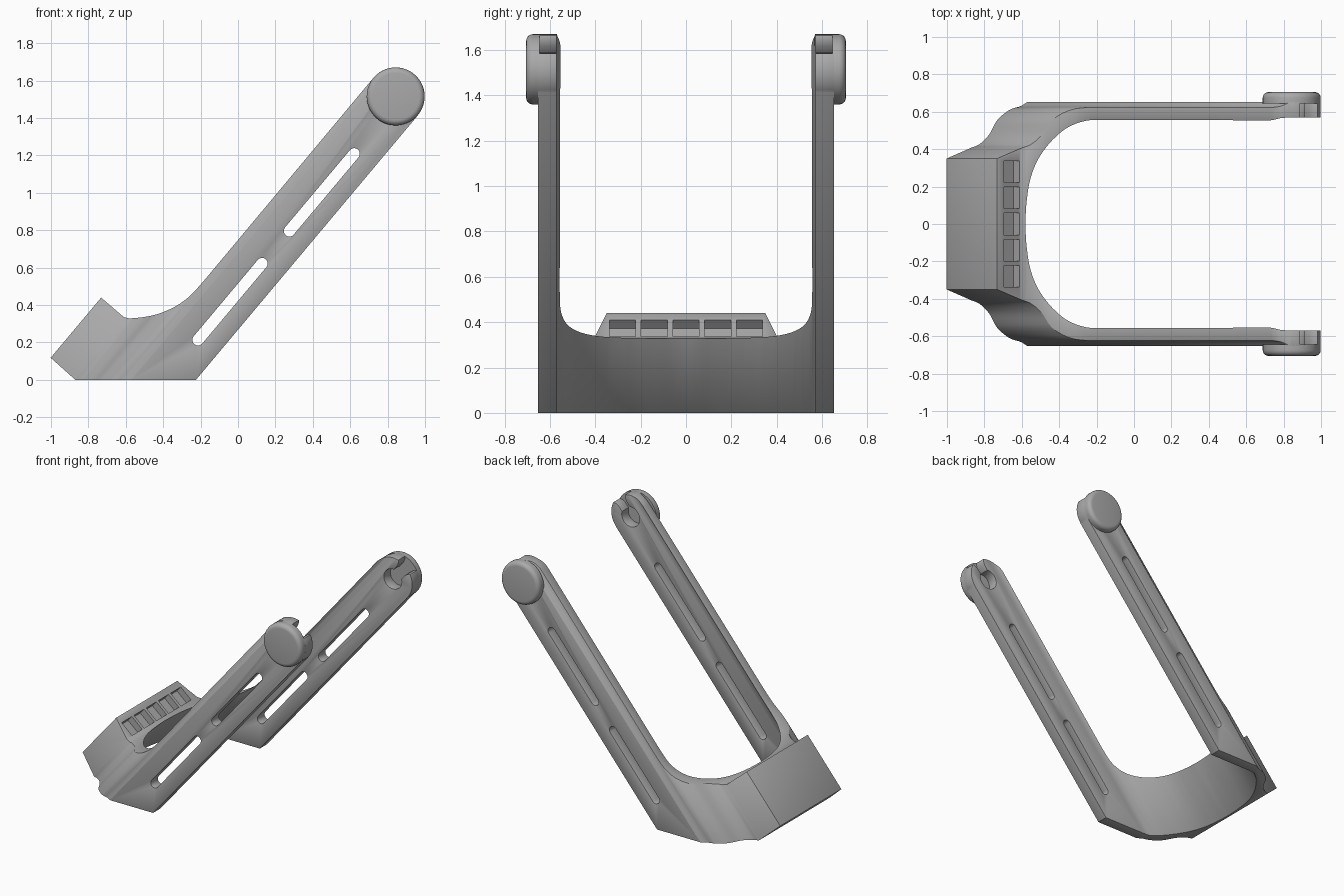
import bpy, bmesh, math
from mathutils import Vector

if "Cube" in bpy.data.objects:
    bpy.data.objects.remove(bpy.data.objects["Cube"])

A = math.radians(50)                      # tilt of the arms
C, S = math.cos(A), math.sin(A)
HX, HZ, HR = 0.843, 1.515, 0.155          # pivot centre and radius

grey = bpy.data.materials.new("plain_grey")
grey.diffuse_color = (0.4, 0.4, 0.4, 1)
grey.use_nodes = True
grey.node_tree.nodes["Principled BSDF"].inputs["Base Color"].default_value = grey.diffuse_color


def tilt(u, v, y):
    """u runs up the arm, v is square to it, y is sideways."""
    return Vector((u * C - v * S, y, u * S + v * C))


def prism(name, pts, lo, hi, place):
    """Closed outline pts (a, b) swept from lo to hi; place maps (a, b, t) to space."""
    bm = bmesh.new()
    a = [bm.verts.new(place(p[0], p[1], lo)) for p in pts]
    b = [bm.verts.new(place(p[0], p[1], hi)) for p in pts]
    bm.faces.new(a)
    bm.faces.new(b)
    for i in range(len(pts)):
        j = (i + 1) % len(pts)
        bm.faces.new((a[i], a[j], b[j], b[i]))
    bmesh.ops.recalc_face_normals(bm, faces=bm.faces)
    me = bpy.data.meshes.new(name)
    bm.to_mesh(me)
    bm.free()
    ob = bpy.data.objects.new(name, me)
    bpy.context.collection.objects.link(ob)
    me.materials.append(grey)
    return ob


def spline(p, n=5):
    """Smooth curve through the points."""
    q = [Vector(x) for x in p]
    q = [2 * q[0] - q[1]] + q + [2 * q[-1] - q[-2]]
    out = []
    for i in range(1, len(q) - 2):
        a, b, c, d = q[i - 1:i + 3]
        for k in range(n):
            t = k / n
            out.append(tuple(0.5 * (2 * b + (c - a) * t + (2 * a - 5 * b + 4 * c - d) * t * t
                                    + (3 * b - a - 3 * c + d) * t ** 3)))
    return out + [tuple(q[-2])]


def arc(cx, cy, r, a0, a1, n):
    return [(cx + r * math.cos(math.radians(a0 + (a1 - a0) * i / n)),
             cy + r * math.sin(math.radians(a0 + (a1 - a0) * i / n))) for i in range(n + 1)]


def apply_mod(ob, kind, **kw):
    m = ob.modifiers.new("m", kind)
    for k, v in kw.items():
        setattr(m, k, v)
    bpy.context.view_layer.objects.active = ob
    bpy.ops.object.modifier_apply(modifier="m")


def boolean(ob, cutter, op='DIFFERENCE'):
    apply_mod(ob, 'BOOLEAN', object=cutter, operation=op, solver='EXACT')
    bpy.data.objects.remove(cutter)


def smooth(ob):
    bpy.ops.object.select_all(action='DESELECT')
    ob.select_set(True)
    bpy.context.view_layer.objects.active = ob
    bpy.ops.object.shade_smooth_by_angle(angle=math.radians(32))


# U-shaped section in (v, y), swept along the arm direction
outer = [(0.843, 0.35)] + spline([(0.675, 0.405), (0.635, 0.425), (0.595, 0.475), (0.56, 0.555),
                                  (0.51, 0.61), (0.465, 0.63), (0.437, 0.652)]) + [(0.172, 0.652)]
inner = [(0.172, 0.57), (0.43, 0.57)] + spline([(0.465, 0.567), (0.487, 0.55), (0.535, 0.49),
                                                (0.598, 0.37), (0.635, 0.25), (0.651, 0.12), (0.656, 0)])
half = outer + inner
section = half + [(v, -y) for v, y in reversed(half[:-1])]
frame = prism("frame", section, -0.9, 2.2, lambda v, y, u: tilt(u, v, y))

# Side outline in (x, z): flat foot, block top, sweep into the arm, round tip
side = [(-0.105, 0), (-0.87, 0), (-1.077, 0.185), (-0.807, 0.504), (-0.61, 0.335)]
side += spline([(-0.58, 0.328), (-0.5, 0.336), (-0.42, 0.355), (-0.33, 0.395),
                (-0.25, 0.455), (-0.17, 0.544)])
side += arc(HX, HZ, HR, 140, -40, 40) + [(HX + 0.25 * S, HZ - 0.25 * C)]
boolean(frame, prism("side_cut", side, -1, 1, lambda x, z, y: Vector((x, y, z))), 'INTERSECT')

# Long rounded slots through both arms
for u0, u1 in ((0.026, 0.559), (0.786, 1.325)):
    pts = arc(u0, 0.301, 0.03, 90, 270, 10) + arc(u1, 0.301, 0.03, -90, 90, 10)
    boolean(frame, prism("slot_cut", pts, -1, 1, tilt))

# Keyhole pivots, open at the arm tip
pu, pv = HX * C + HZ * S, -HX * S + HZ * C
key = arc(pu, pv, 0.072, 33, 327, 30)
key += [(pu + a, pv + b) for a, b in ((0.1, -0.04), (0.125, -0.048), (0.17, -0.085),
                                      (0.17, 0.085), (0.125, 0.048), (0.1, 0.04))]
boolean(frame, prism("keyhole_cut", key, -1, 1, tilt))

# Soft edges
apply_mod(frame, 'BEVEL', width=0.011, segments=2, limit_method='ANGLE', angle_limit=math.radians(38))

# Five pockets in the top of the block
top_u = -0.73 * C + 0.44 * S
for i in range(-2, 3):
    y = i * 0.14
    pts = [(0.687, y - 0.058), (0.796, y - 0.058), (0.796, y + 0.058), (0.687, y + 0.058)]
    boolean(frame, prism("pocket_cut", pts, top_u - 0.05, top_u + 0.1, lambda v, w, u: tilt(u, v, w)))
smooth(frame)

# Round caps outside the pivots
for s, name in ((1, "left_pivot_cap"), (-1, "right_pivot_cap")):
    cap = None
    bm = bmesh.new()
    prof = [(HR, 0.645)] + [(HR - 0.03 + 0.03 * math.cos(t * math.pi / 10),
                             0.675 + 0.03 * math.sin(t * math.pi / 10)) for t in range(6)]
    rings = [[bm.verts.new((x, s * y, z)) for x, z in arc(HX, HZ, r, 0, 352.5, 47)] for r, y in prof]
    for a, b in zip(rings, rings[1:]):
        for i in range(48):
            j = (i + 1) % 48
            bm.faces.new((a[i], a[j], b[j], b[i]))
    bm.faces.new(rings[0])
    bm.faces.new(rings[-1])
    bmesh.ops.recalc_face_normals(bm, faces=bm.faces)
    me = bpy.data.meshes.new(name)
    bm.to_mesh(me)
    bm.free()
    me.materials.append(grey)
    cap = bpy.data.objects.new(name, me)
    bpy.context.collection.objects.link(cap)
    smooth(cap)
